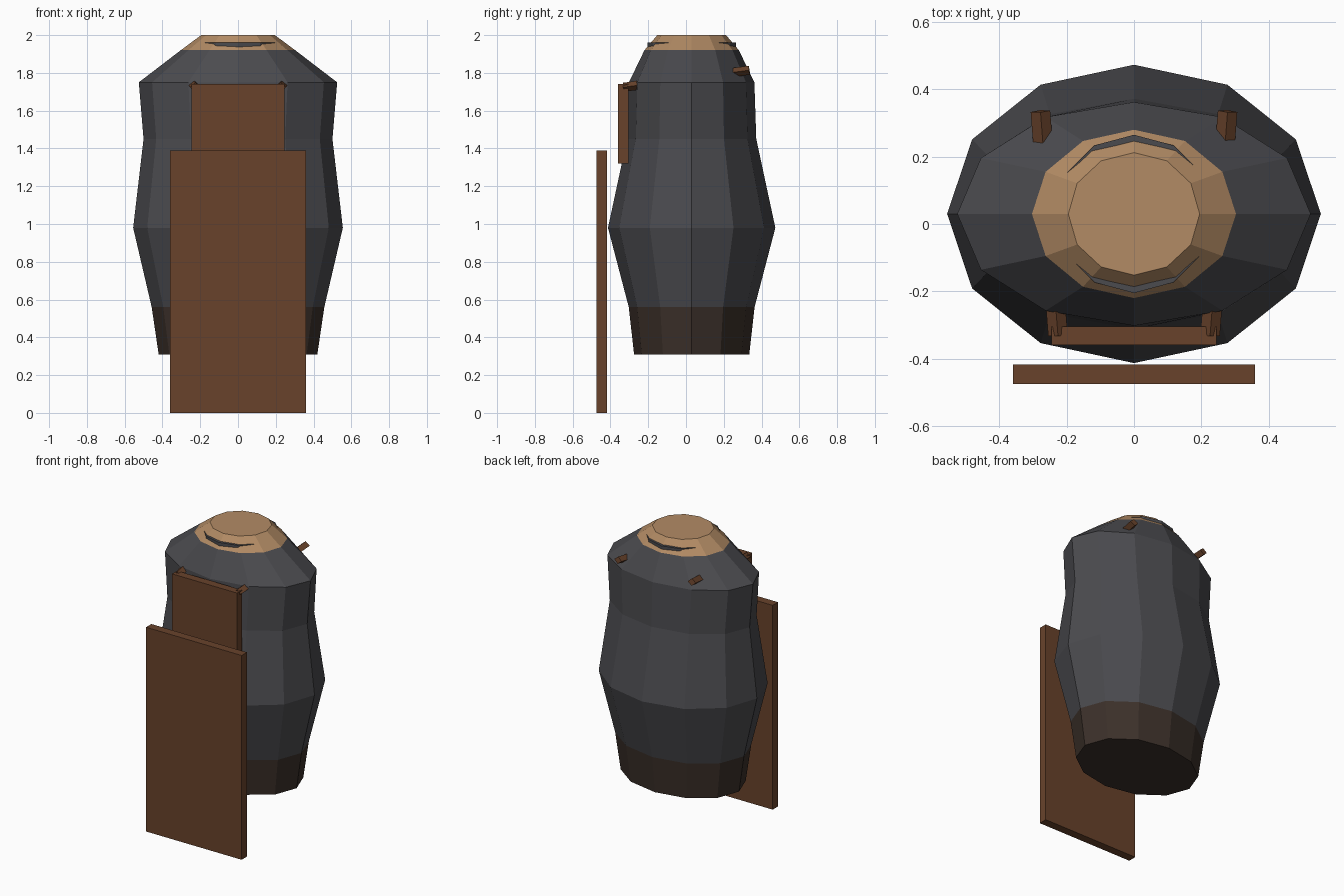
import bpy, bmesh, math
from mathutils import Vector

if "Cube" in bpy.data.objects:
    bpy.data.objects.remove(bpy.data.objects["Cube"])

SIDES = 12
CY = 0.03  # y centre of the body


def material(name, rgb):
    m = bpy.data.materials.new(name)
    m.diffuse_color = (*rgb, 1)
    m.use_nodes = True
    m.node_tree.nodes["Principled BSDF"].inputs["Base Color"].default_value = m.diffuse_color
    return m


cloth = material("dark_grey_cloth", (0.07, 0.07, 0.078))
waist = material("dark_brown", (0.045, 0.03, 0.023))
skin = material("skin", (0.45, 0.26, 0.13))
leather = material("leather", (0.14, 0.055, 0.024))


def finish(name, bm, mat):
    bmesh.ops.recalc_face_normals(bm, faces=bm.faces)
    me = bpy.data.meshes.new(name)
    bm.to_mesh(me)
    bm.free()
    me.materials.append(mat)
    ob = bpy.data.objects.new(name, me)
    bpy.context.collection.objects.link(ob)
    return ob


def loft(name, rings, mat, bottom=False, top=False):
    """Twelve-sided elliptical loft; each ring is (z, x radius, y radius)."""
    bm = bmesh.new()
    loops = []
    for z, rx, ry in rings:
        angles = [2 * math.pi * i / SIDES for i in range(SIDES)]
        loops.append([bm.verts.new((rx * math.cos(a), CY + ry * math.sin(a), z)) for a in angles])
    for lo, hi in zip(loops, loops[1:]):
        for i in range(SIDES):
            j = (i + 1) % SIDES
            bm.faces.new((lo[i], lo[j], hi[j], hi[i]))
    if bottom:
        bm.faces.new(loops[0][::-1])
    if top:
        bm.faces.new(loops[-1])
    return finish(name, bm, mat)


def box(name, lo, hi, mat):
    bm = bmesh.new()
    bmesh.ops.create_cube(bm, size=1)
    for v in bm.verts:
        v.co = [(a + b) / 2 + c * (b - a) for a, b, c in zip(lo, hi, v.co)]
    return finish(name, bm, mat)


def beam(name, start, end, half_w, half_h, mat):
    """Straight strap with a diamond cross-section."""
    bm = bmesh.new()
    d = (end - start).normalized()
    side = d.cross(Vector((0, 0, 1))).normalized()
    up = side.cross(d)
    offs = (side * half_w, up * half_h, -side * half_w, -up * half_h)
    a, b = [[bm.verts.new(p + o) for o in offs] for p in (start, end)]
    for i in range(4):
        j = (i + 1) % 4
        bm.faces.new((a[i], a[j], b[j], b[i]))
    bm.faces.new(a)
    bm.faces.new(b)
    return finish(name, bm, mat)


# Torso: waist band, shirt and neck skin share their boundary rings
loft("waist_band", [(0.31, 0.42, 0.305), (0.56, 0.457, 0.333)], waist, bottom=True)
loft("shirt", [(0.56, 0.457, 0.333), (0.98, 0.555, 0.443), (1.45, 0.50, 0.342),
               (1.75, 0.525, 0.332), (1.92, 0.303, 0.25)], cloth)
loft("neck", [(1.92, 0.303, 0.25), (2.0, 0.195, 0.182)], skin, top=True)

# Collar disc that pokes out at front and back of the neck
loft("collar", [(1.925, 0.235, 0.235), (1.96, 0.235, 0.235)], cloth, True, True)

# Apron: skirt panel and bib
box("apron_skirt", (-0.36, -0.475, 0), (0.36, -0.418, 1.39), leather)
box("apron_bib", (-0.245, -0.36, 1.32), (0.245, -0.305, 1.74), leather)

# Shoulder straps running through the torso
for s, side in ((-1, "left"), (1, "right")):
    beam("strap_" + side, Vector((s * 0.226, -0.33, 1.724)),
         Vector((s * 0.278, 0.335, 1.814)), 0.029, 0.024, leather)
